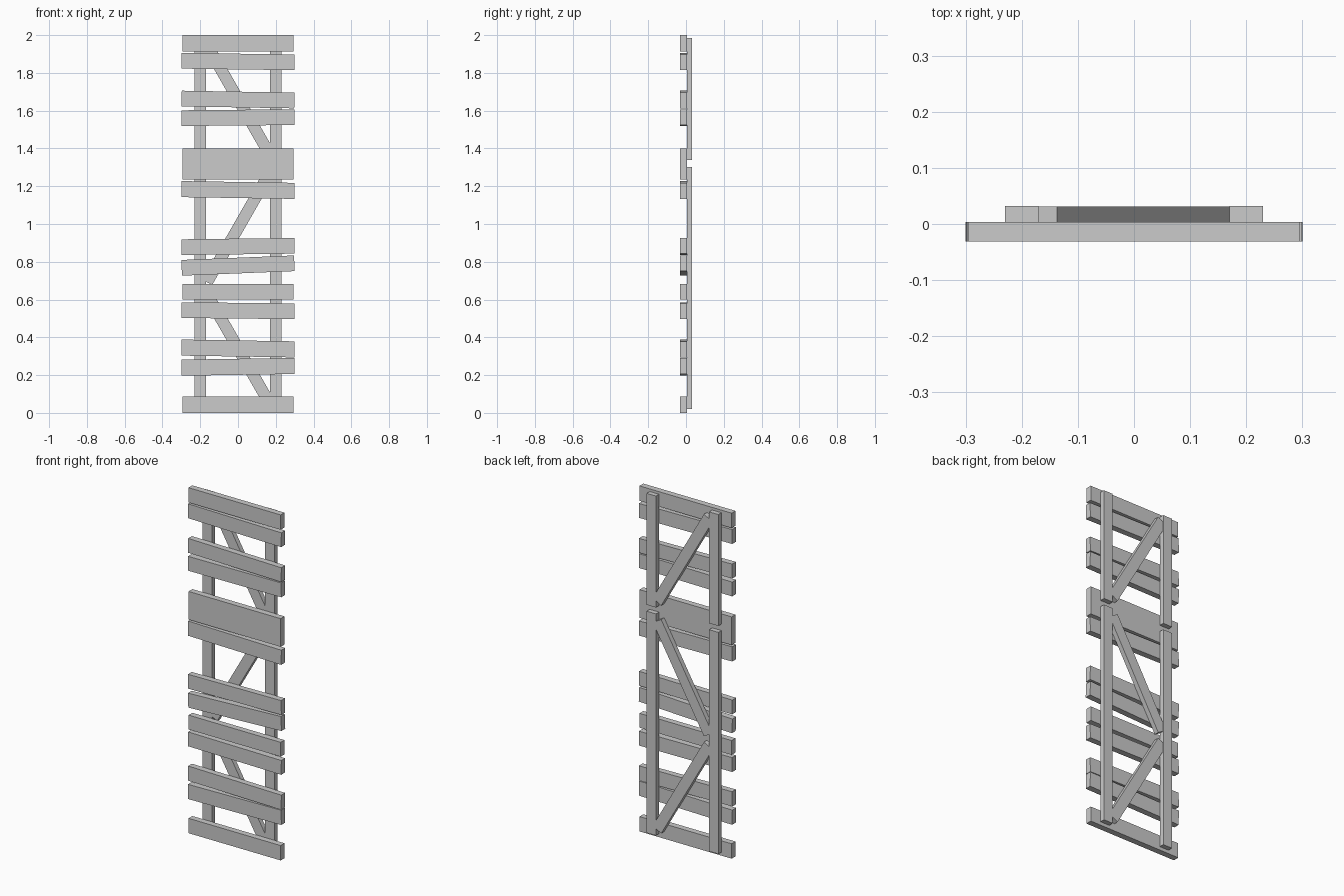
import bpy, math

if "Cube" in bpy.data.objects:
    bpy.data.objects.remove(bpy.data.objects["Cube"])

Y_FRONT, Y_MID, Y_BACK = -0.031, 0.004, 0.032


def box(name, x, z, w, h, y0, y1, angle=0.0):
    """Box centred at x, z, turned by angle (radians, right end up) in the door plane."""
    bpy.ops.mesh.primitive_cube_add(size=1)
    ob = bpy.context.object
    ob.name = name
    ob.location = (x, (y0 + y1) / 2, z)
    ob.scale = (w, y1 - y0, h)
    ob.rotation_euler = (0, -angle, 0)
    return ob


# Horizontal front planks: centre z, height, tilt in degrees
planks = [
    (0.043, 0.086, 0), (0.244, 0.085, 0.9), (0.341, 0.085, -0.9),
    (0.541, 0.083, -0.6), (0.642, 0.083, 0), (0.780, 0.083, 2.3),
    (0.881, 0.083, 0.7), (1.180, 0.085, -0.9), (1.318, 0.163, 0),
    (1.563, 0.083, 0.5), (1.659, 0.083, -1.0), (1.860, 0.083, -0.8),
    (1.957, 0.086, 0),
]
for i, (z, h, tilt) in enumerate(planks):
    width = 0.59 if tilt == 0 else 0.597
    box(f"plank_{i + 1}", 0, z, width, h, Y_FRONT, Y_MID, math.radians(tilt))

# Rear uprights, split into a lower and an upper pair
for side, sx in (("left", -1), ("right", 1)):
    for level, z0, z1 in (("lower", 0.02, 1.303), ("upper", 1.34, 1.985)):
        box(f"{level}_{side}_upright", sx * 0.2, (z0 + z1) / 2,
            0.059, z1 - z0, Y_MID, Y_BACK)

# Zigzag diagonal braces with square-cut ends
for name, z, direction in (("lower_brace", 0.342, -1),
                           ("middle_brace", 0.978, 1),
                           ("upper_brace", 1.661, -1)):
    dx, dz = 0.328, 0.572
    box(name, 0, z, math.hypot(dx, dz), 0.062, Y_MID, Y_BACK - 0.0004,
        direction * math.atan2(dz, dx))
